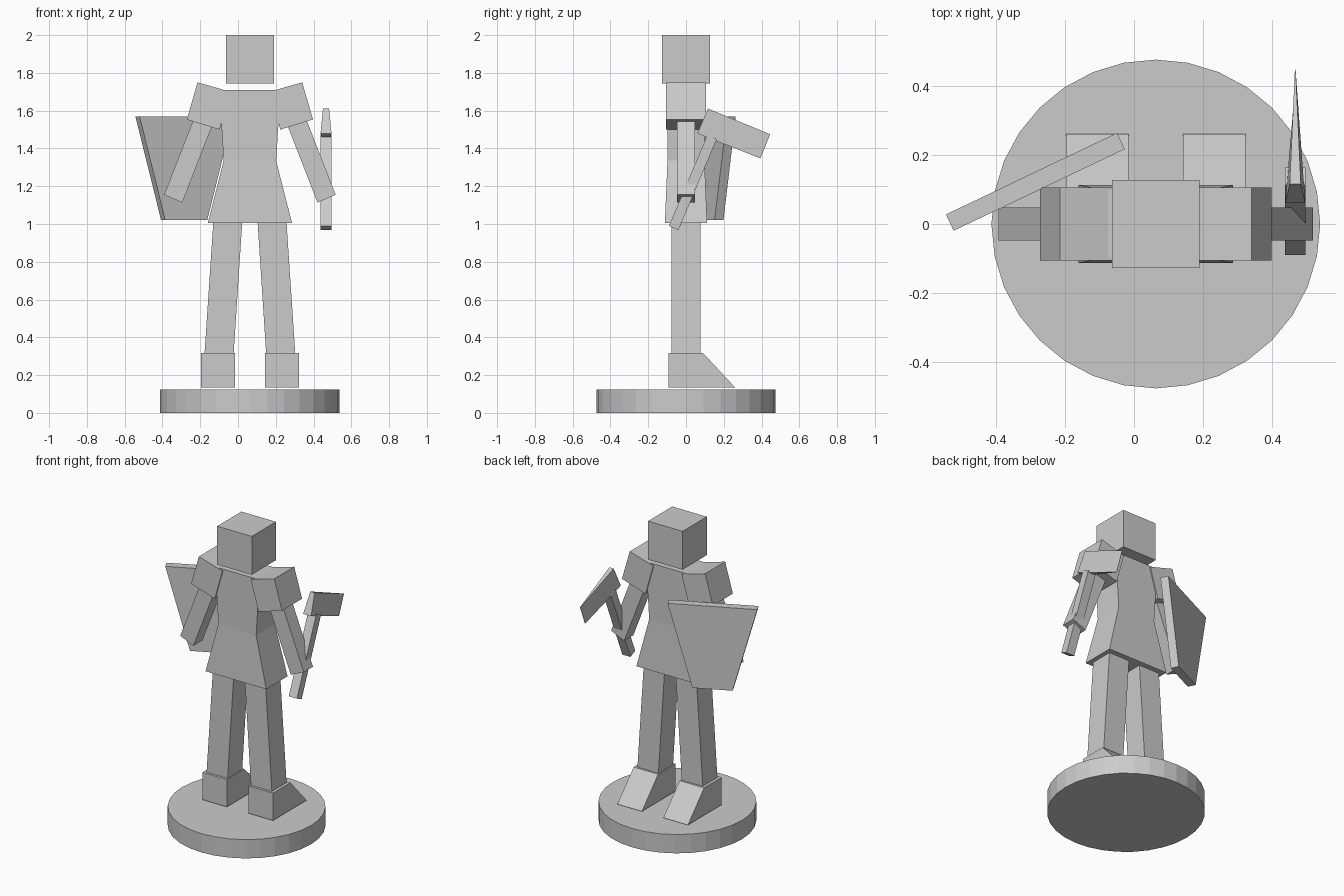
import bpy, bmesh, math
from mathutils import Vector

if "Cube" in bpy.data.objects:
    bpy.data.objects.remove(bpy.data.objects["Cube"])

CX = 0.063  # symmetry plane of the figure


def loft(name, rings):
    """Closed solid through matching rings of points."""
    bm = bmesh.new()
    loops = [[bm.verts.new(p) for p in ring] for ring in rings]
    n = len(rings[0])
    bm.faces.new(loops[0])
    bm.faces.new(loops[-1])
    for a, b in zip(loops, loops[1:]):
        for i in range(n):
            j = (i + 1) % n
            bm.faces.new((a[i], a[j], b[j], b[i]))
    bmesh.ops.recalc_face_normals(bm, faces=bm.faces)
    me = bpy.data.meshes.new(name)
    bm.to_mesh(me)
    bm.free()
    ob = bpy.data.objects.new(name, me)
    bpy.context.collection.objects.link(ob)
    return ob


def rect(cx, hx, hy, z):
    return [(cx - hx, -hy, z), (cx + hx, -hy, z), (cx + hx, hy, z), (cx - hx, hy, z)]


def prism_xz(name, pts, hy):
    return loft(name, [[(x, y, z) for x, z in pts] for y in (-hy, hy)])


def prism_yz(name, pts, x0, x1):
    return loft(name, [[(x, y, z) for y, z in pts] for x in (x0, x1)])


# Round base
bpy.ops.mesh.primitive_cylinder_add(vertices=32, radius=0.475, depth=0.125,
                                    location=(CX, 0, 0.0625))
bpy.context.object.name = "base"

# Head and flared tunic
loft("head", [rect(CX, 0.127, 0.127, z) for z in (1.745, 2.0)])
loft("torso", [rect(CX, 0.223, 0.112, 1.005),
               rect(CX, 0.139, 0.098, 1.335),
               rect(CX, 0.162, 0.098, 1.71)])

# Limbs, built once per side
for side, s in (("left", -1), ("right", 1)):
    def mx(pts):
        return [(CX + s * d, z) for d, z in pts]

    foot = CX + s * 0.169
    prism_yz(side + "_foot", [(-0.093, 0.135), (0.26, 0.135), (0.09, 0.317), (-0.093, 0.317)],
             foot - 0.09, foot + 0.09)
    prism_xz(side + "_leg", mx([(0.087, 0.30), (0.241, 0.30), (0.193, 1.02), (0.04, 1.02)]), 0.077)
    prism_xz(side + "_shoulder", mx([(0.277, 1.75), (0.334, 1.553), (0.161, 1.50), (0.104, 1.70)]), 0.105)
    prism_xz(side + "_arm", mx([(0.454, 1.155), (0.358, 1.113), (0.18, 1.57), (0.276, 1.612)]), 0.048)

# Tapered shield, turned about the vertical
a = math.radians(25.5)
u, n = Vector((math.cos(a), math.sin(a), 0)), Vector((-math.sin(a), math.cos(a), 0))
c = Vector((-0.285, 0.122, 0))
loft("shield", [[c + u * w + n * t + Vector((0, 0, z))
                 for w, t in ((-h, -0.026), (h, -0.026), (h, 0.026), (-h, 0.026))]
                for h, z in ((0.123, 1.02), (0.274, 1.57))])

# Axe: tilted handle and wedge blade
AX = 0.466
prism_yz("axe_handle", [(-0.09, 0.99), (-0.04, 0.968), (0.163, 1.45), (0.113, 1.472)],
         AX - 0.03, AX + 0.03)
loft("axe_head", [[(AX - b, 0.06, 1.48), (AX + b, 0.06, 1.48),
                   (AX + t, 0.116, 1.611), (AX - t, 0.116, 1.611)] if k == 0 else
                  [(AX - b, 0.394, 1.347), (AX + b, 0.394, 1.347),
                   (AX + t, 0.446, 1.475), (AX - t, 0.446, 1.475)]
                  for k, b, t in ((0, 0.029, 0.016), (1, 0.001, 0.001))])
